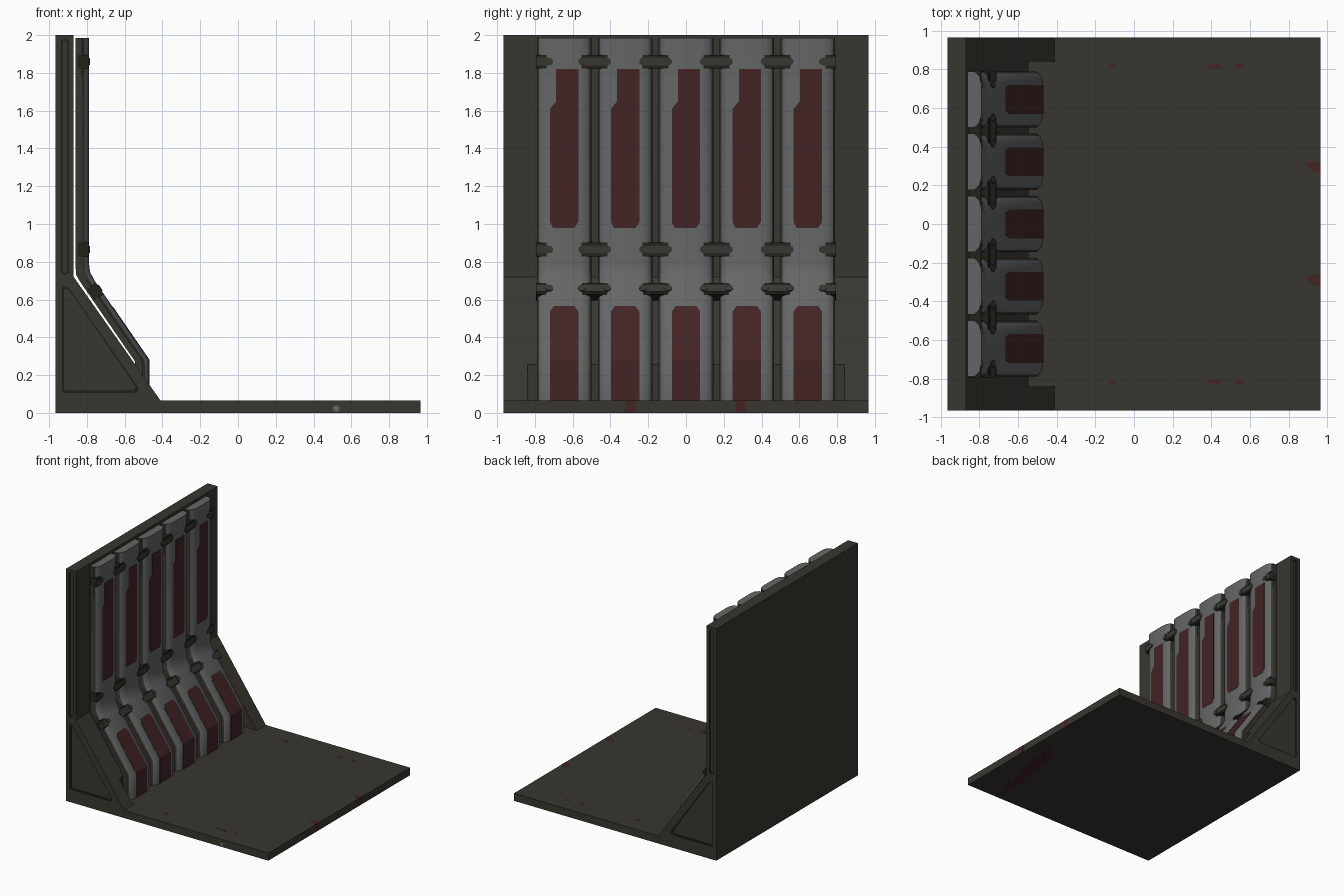
import bpy, bmesh, math
from mathutils import Vector as V

if "Cube" in bpy.data.objects:
    bpy.data.objects.remove(bpy.data.objects["Cube"])


def mat(name, r, g, b):
    m = bpy.data.materials.new(name)
    m.diffuse_color = (r, g, b, 1)
    m.use_nodes = True
    m.node_tree.nodes["Principled BSDF"].inputs["Base Color"].default_value = m.diffuse_color
    return m


OLIVE = mat("dark_olive", 0.040, 0.037, 0.028)
GREY = mat("pad_grey", 0.125, 0.134, 0.130)
RED = mat("dull_red", 0.056, 0.017, 0.018)
BLACK = mat("dark_metal", 0.015, 0.016, 0.011)


def finish(name, bm, mats):
    bmesh.ops.recalc_face_normals(bm, faces=bm.faces)
    me = bpy.data.meshes.new(name)
    bm.to_mesh(me)
    bm.free()
    for m in mats:
        me.materials.append(m)
    ob = bpy.data.objects.new(name, me)
    bpy.context.collection.objects.link(ob)
    return ob


def prism(name, pts, vec, m):
    """Extrude a flat 3D polygon along vec."""
    bm = bmesh.new()
    a = [bm.verts.new(p) for p in pts]
    b = [bm.verts.new(V(p) + V(vec)) for p in pts]
    n = len(a)
    bm.faces.new(a)
    bm.faces.new(b[::-1])
    for i in range(n):
        bm.faces.new((a[i], b[i], b[(i + 1) % n], a[(i + 1) % n]))
    return finish(name, bm, [m])


def cut(target, cutter):
    cutter.hide_render = True
    cutter.hide_viewport = True
    cutter.display_type = 'WIRE'
    mod = target.modifiers.new("cut", 'BOOLEAN')
    mod.operation = 'DIFFERENCE'
    mod.solver = 'EXACT'
    mod.object = cutter


# Body: floor slab, wall and sloped foot as one profile
H = 0.965
profile = [(-H, 0), (H, 0), (H, .065), (-.41, .065), (-.87, .72), (-.87, 2), (-H, 2)]
body = prism("wall_and_floor", [(x, -H, z) for x, z in profile], (0, 2 * H, 0), OLIVE)
body.data.materials.append(BLACK)

# Foot of the slope is cut away behind the pads
toe = [(-.545, .065), (-.35, .065), (-.35, .4), (-.545, .4)]
cut(body, prism("toe_cutter", [(x, -.84, z) for x, z in toe], (0, 1.68, 0), OLIVE))

# Recessed panels on both ends, with dark frame lines
strip = [(-.928, .735), (-.908, .735), (-.900, .745), (-.900, 1.965), (-.908, 1.975),
         (-.928, 1.975), (-.935, 1.965), (-.935, .745)]
tri = [(-.93, .12), (-.92, .11), (-.545, .11), (-.53, .12), (-.535, .14),
       (-.895, .655), (-.91, .667), (-.925, .667), (-.93, .655)]


def frame(name, poly, y0, dy, w):
    """Thin band just inside a polygon."""
    c = sum((V(p) for p in poly), V((0, 0))) / len(poly)
    xs = [p[0] for p in poly]
    zs = [p[1] for p in poly]
    kx = 1 - 2 * w / (max(xs) - min(xs))
    kz = 1 - 2 * w / (max(zs) - min(zs))
    inner = [(c.x + (x - c.x) * kx, c.y + (z - c.y) * kz) for x, z in poly]
    bm = bmesh.new()
    rings = [[bm.verts.new((x, y, z)) for x, z in q]
             for q, y in ((poly, y0), (inner, y0), (inner, y0 + dy), (poly, y0 + dy))]
    n = len(poly)
    for k in range(4):
        p, q = rings[k], rings[(k + 1) % 4]
        for i in range(n):
            j = (i + 1) % n
            bm.faces.new((p[i], p[j], q[j], q[i]))
    finish(name, bm, [BLACK])


for s in (-1, 1):
    for nm, poly, w in (("strip", strip, .006), ("triangle", tri, .011)):
        cut(body, prism(f"{nm}_cutter", [(x, s * (H - .012), z) for x, z in poly],
                        (0, s * .05, 0), OLIVE))
        frame(f"{nm}_panel_edge", poly, s * (H - .0125), s * .003, w)

# Pads: one cross-section swept down the wall, over the bend and to the floor
stations = [((-.86, 1.985), (-.79, 1.985)), ((-.86, .78), (-.79, .80)),
            ((-.857, .73), (-.783, .745)), ((-.835, .693), (-.757, .697)),
            ((-.545, .272), (-.47, .28)), ((-.535, .06), (-.47, .06))]
half = [(-.145, 0), (-.145, .5), (-.134, .68), (-.118, .88), (-.085, 1)]
section = half + [(-y, d) for y, d in half[::-1]]
n = len(section)
centres = [-.645, -.322, 0, .322, .645]


def pad(yc):
    bm = bmesh.new()
    rows = []
    for b, f in stations:
        b, f = V(b), V(f)
        rows.append([bm.verts.new((*b.lerp(f, d), 0)) for y, d in section])
        for v, (y, d) in zip(rows[-1], section):
            v.co = (v.co.x, yc + y, v.co.y)
    for p, q in zip(rows, rows[1:]):
        for i in range(n):
            j = (i + 1) % n
            fc = bm.faces.new((p[i], p[j], q[j], q[i]))
            fc.material_index = 0 if 2 <= i <= n - 4 else 1
            fc.smooth = True
    bm.faces.new(rows[0])
    bm.faces.new(rows[-1][::-1])
    ob = finish("wall_pad", bm, [GREY, OLIVE])
    bpy.ops.object.select_all(action='DESELECT')
    ob.select_set(True)
    bpy.context.view_layer.objects.active = ob
    bpy.ops.object.shade_smooth_by_angle(angle=math.radians(40))


# Red inlays lie on the pad fronts: upper notched strip, lower sloped strip and foot
upper = [(-.06, .98), (.055, .98), (.075, 1.01), (.075, 1.82), (-.042, 1.82),
         (-.042, 1.65), (-.075, 1.61), (-.075, 1.01)]
T = V((-.525, 0, .762)).normalized()
T = (V((-.757, 0, .697)) - V((-.47, 0, .28))).normalized()
N = V((T.z, 0, -T.x))
LOW = V((-.47, 0, .28))
lower = [(-.075, 0), (.075, 0), (.075, .31), (.055, .345), (-.055, .345), (-.075, .31)]
E = .004

for yc in centres:
    pad(yc)
    prism("upper_red_inlay", [(-.792, yc + y, z) for y, z in upper], (E, 0, 0), RED)
    prism("lower_red_inlay", [LOW - N * .002 + T * t + V((0, yc + y, 0)) for y, t in lower],
          N * E, RED)
    prism("foot_red_inlay", [(-.472, yc + y, z) for y, z in
                             ((-.075, .065), (.075, .065), (.075, .281), (-.075, .281))],
          (E, 0, 0), RED)

# Clamps tie neighbouring pads together, with round bolts at the ends
UP, OUT = V((0, 0, 1)), V((1, 0, 0))
SL = V((-.757, 0, .697)).lerp(LOW, .09)
clamp_rows = [(V((-.79, 0, 1.86)), UP, OUT), (V((-.79, 0, .865)), UP, OUT), (SL, T, N)]


def clamp(o, t, nrm, yc, a, b):
    ends = []
    for e, s in ((a, -1), (b, 1)):
        if abs(e) > .03:
            ends.append([(e - s * .04, -.036), (e - s * .015, -.036), (e, -.018),
                         (e, .018), (e - s * .015, .036), (e - s * .04, .036)])
        else:
            ends.append([(e, -.036), (e, .036)])
    poly = ends[1] + ends[0][::-1]
    prism("clamp", [o + V((0, yc + u, 0)) + t * v - nrm * .06 for u, v in poly],
          nrm * .058, BLACK)
    for e, s in ((a, 1), (b, -1)):
        if abs(e) > .03:
            c = o + V((0, yc + e + s * .028, 0)) - nrm * .03
            ring = [c + V((0, .02 * math.cos(k * math.pi / 5), 0))
                    + t * .02 * math.sin(k * math.pi / 5) for k in range(10)]
            prism("clamp_bolt", ring, nrm * .036, OLIVE)
    strap = [(a + .03 * (abs(a) > .03), -.022), (b - .03 * (abs(b) > .03), -.022),
             (b - .03 * (abs(b) > .03), .022), (a + .03 * (abs(a) > .03), .022)]
    prism("clamp_strap", [o + V((0, yc + u, 0)) + t * v - nrm * .04 for u, v in strap],
          nrm * .041, OLIVE)


for o, t, nrm in clamp_rows:
    for yc in (-.4835, -.161, .161, .4835):
        clamp(o, t, nrm, yc, -.095, .095)
    clamp(o, t, nrm, -.795, 0, .1)
    clamp(o, t, nrm, .795, -.1, 0)

# Small red marks on the floor edge, floor top and underside
for y in (-.295, .29):
    prism("edge_mark", [(H - .001, y + a, z) for a, z in
                        ((-.028, .001), (.028, .001), (.028, .064), (-.028, .064))],
          (.002, 0, 0), RED)
    prism("edge_top_mark", [(x, y + a, .064) for x, a in
                            ((.885, .02), (.92, .035), (H, .03), (H, -.03), (.93, -.02))],
          (0, 0, .002), RED)
for s in (-1, 1):
    for x, w in ((-.11, .02), (.415, .045), (.545, .028)):
        prism("floor_mark", [(x + w * a, s * .815 + .011 * b, .064) for a, b in
                             ((-1, 0), (-.6, -1), (.6, -1), (1, 0), (.6, 1), (-.6, 1))],
              (0, 0, .002), RED)
prism("underside_mark", [(.87, 0, -.001), (.73, -.17, -.001), (.63, -.86, -.001),
                         (.70, -.83, -.001)], (0, 0, .003), RED)
prism("grey_stud", [(.52 + .018 * math.cos(k * math.pi / 4), -H - .001,
                     .023 + .018 * math.sin(k * math.pi / 4)) for k in range(8)],
      (0, .003, 0), GREY)
